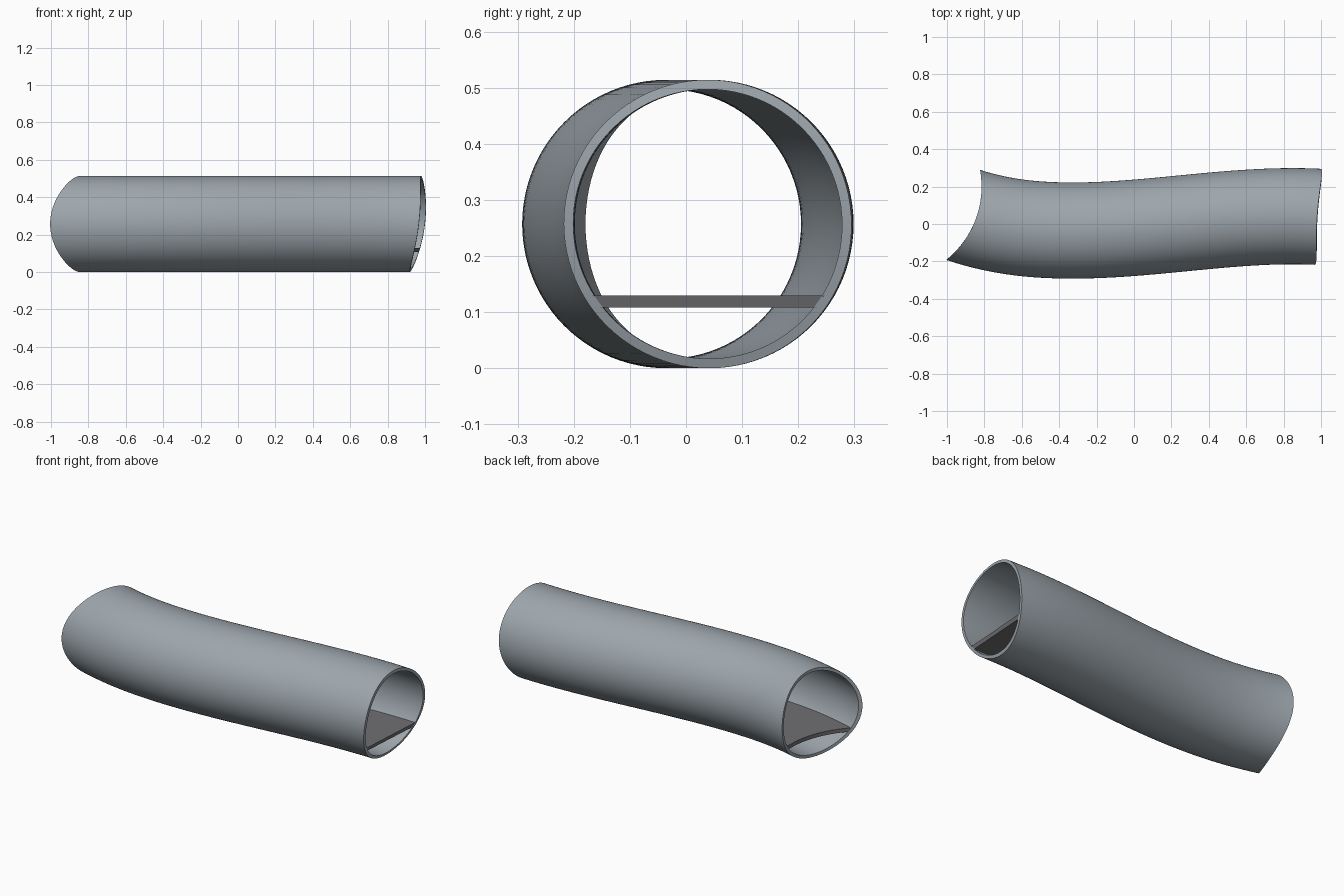
import bpy, bmesh, math

if "Cube" in bpy.data.objects:
    bpy.data.objects.remove(bpy.data.objects["Cube"])

R_OUT, R_IN, ZC = 0.257, 0.240, 0.257
STATIONS, SIDES = 48, 96


def material(name, rgb):
    m = bpy.data.materials.new(name)
    m.diffuse_color = (*rgb, 1)
    m.use_nodes = True
    m.node_tree.nodes["Principled BSDF"].inputs["Base Color"].default_value = m.diffuse_color
    return m


steel = material("blue grey steel", (0.34, 0.385, 0.42))
deck_grey = material("dark grey", (0.16, 0.16, 0.175))


# Gentle S-shaped centre line in plan
def centre(s):
    y = -0.281 * (s**3 / 3 - 0.26 * s * s - 0.28 * s) - 0.0204
    return y + 0.05 * max(0, -0.5 - s) ** 2


def point(s, u, z):
    """Point at station s, offset u sideways from the centre line."""
    d = (centre(s + 0.001) - centre(s - 0.001)) / 0.002
    n = math.hypot(1, d)
    return (s - u * d / n, centre(s) + u / n, z)


# End cuts: upright round notch on the left, bowed slanted cut on the right
def left_cut(y, z):
    return -1.315 + math.sqrt(max(0, 0.25 - (y - 0.2) ** 2))


def right_cut(y, z):
    return 0.99 + 0.065 * (y - 0.04) - 0.52 * (z - 0.37) ** 2


def solve(cut, lo, hi, u, z):
    for _ in range(40):
        mid = (lo + hi) / 2
        x, y, _z = point(mid, u, z)
        if x < cut(y, z):
            lo = mid
        else:
            hi = mid
    return lo


def sweep(name, profile_a, profile_b, closed, mat):
    """Sweep two matching skins between the cuts and join their ends."""
    bm = bmesh.new()
    skins = []
    for prof in (profile_a, profile_b):
        rows = []
        for u, z in prof:
            s0 = solve(left_cut, -1.3, -0.4, u, z)
            s1 = solve(right_cut, 0.5, 1.3, u, z)
            rows.append([bm.verts.new(point(s0 + (s1 - s0) * i / STATIONS, u, z))
                         for i in range(STATIONS + 1)])
        skins.append(rows)
    a, b = skins
    n = len(a)
    for j in range(n if closed else n - 1):
        k = (j + 1) % n
        for i in range(STATIONS):
            for r in skins:
                bm.faces.new((r[j][i], r[j][i + 1], r[k][i + 1], r[k][i]))
        for i in (0, STATIONS):
            bm.faces.new((a[j][i], a[k][i], b[k][i], b[j][i]))
    if not closed:
        for j in (0, n - 1):
            for i in range(STATIONS):
                bm.faces.new((a[j][i], a[j][i + 1], b[j][i + 1], b[j][i]))
    bmesh.ops.recalc_face_normals(bm, faces=bm.faces)
    me = bpy.data.meshes.new(name)
    bm.to_mesh(me)
    bm.free()
    me.materials.append(mat)
    ob = bpy.data.objects.new(name, me)
    bpy.context.collection.objects.link(ob)
    bpy.ops.object.select_all(action='DESELECT')
    ob.select_set(True)
    bpy.context.view_layer.objects.active = ob
    bpy.ops.object.shade_smooth_by_angle(angle=math.radians(30))


def circle(r):
    return [(r * math.cos(2 * math.pi * j / SIDES), ZC + r * math.sin(2 * math.pi * j / SIDES))
            for j in range(SIDES)]


def strip(z, count=16):
    w = math.sqrt((R_IN + 0.004) ** 2 - (z - ZC) ** 2)
    return [(w * (2 * j / count - 1), z) for j in range(count + 1)]


# Hollow tube wall and the flat deck inside it
sweep("tube_wall", circle(R_OUT), circle(R_IN), True, steel)
sweep("floor_deck", strip(0.13), strip(0.108), False, deck_grey)
